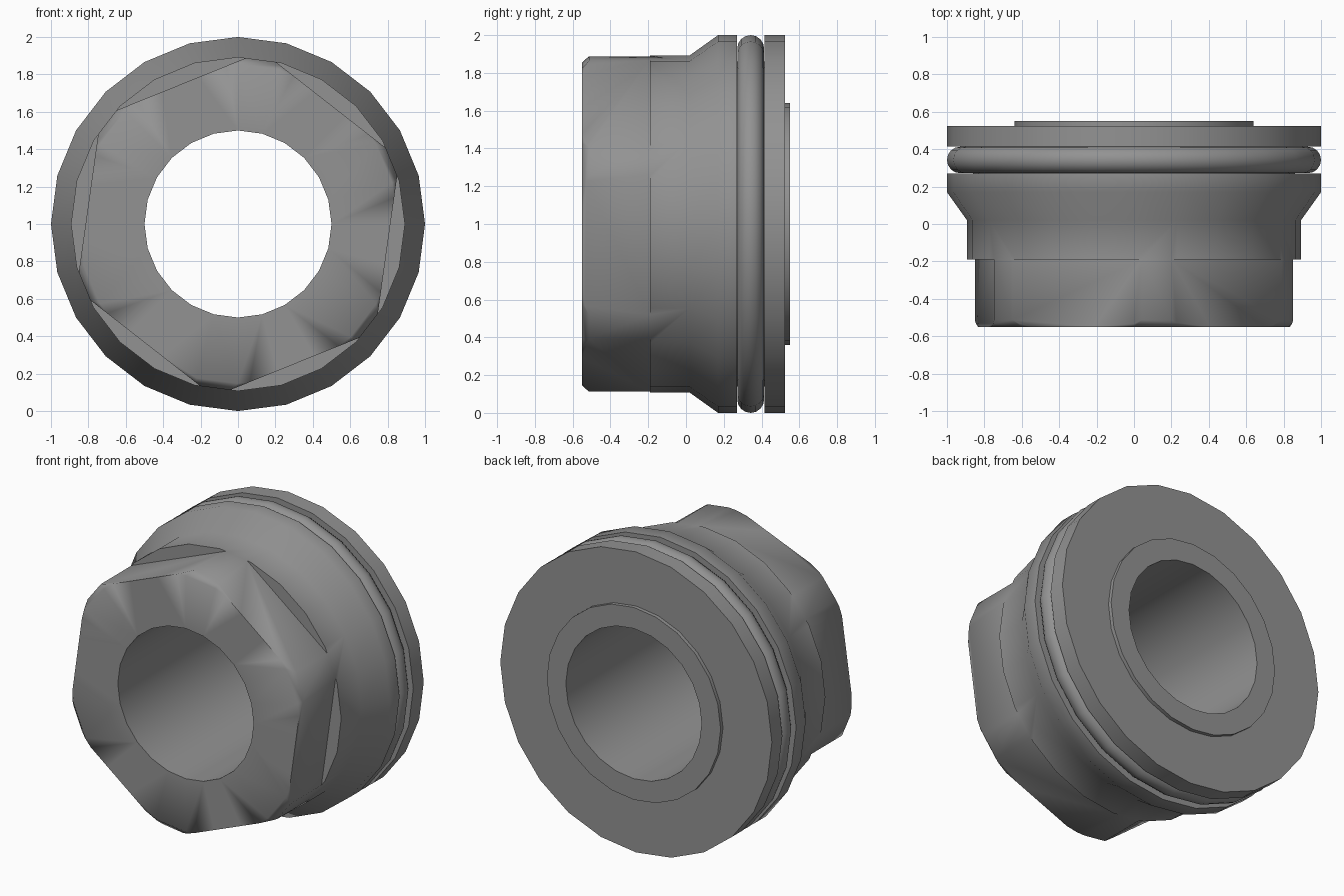
import bpy, bmesh
from math import sin, cos, pi, radians

if "Cube" in bpy.data.objects:
    bpy.data.objects.remove(bpy.data.objects["Cube"])


def lathe(name, profile, sides, turn=0.0):
    """Spin a closed (radius, y) profile about the y axis through z = 1."""
    bm = bmesh.new()
    rings = []
    for i in range(sides):
        a = turn + 2 * pi * i / sides
        rings.append([bm.verts.new((r * cos(a), y, 1 + r * sin(a))) for r, y in profile])
    n = len(profile)
    for i in range(sides):
        p, q = rings[i], rings[(i + 1) % sides]
        for j in range(n):
            k = (j + 1) % n
            bm.faces.new((p[j], p[k], q[k], q[j]))
    bmesh.ops.recalc_face_normals(bm, faces=bm.faces)
    mesh = bpy.data.meshes.new(name)
    bm.to_mesh(mesh)
    bm.free()
    obj = bpy.data.objects.new(name, mesh)
    bpy.context.collection.objects.link(obj)
    return obj


def select(obj):
    bpy.ops.object.select_all(action='DESELECT')
    obj.select_set(True)
    bpy.context.view_layer.objects.active = obj


# Plug body: bore, chamfered nose, collar, flared shoulder, seal groove, flange, rear boss
body = lathe("plug_body", [
    (0.5, -0.55), (0.853, -0.55), (0.893, -0.513), (0.893, 0.02),
    (1.0, 0.17), (1.0, 0.27), (0.86, 0.27), (0.86, 0.415),
    (1.0, 0.415), (1.0, 0.525), (0.64, 0.525), (0.64, 0.55), (0.5, 0.55)], 24)

# Wrench flats: hexagonal ring cuts the nose down to a hexagon
hex_r = 0.807 / cos(pi / 6)
cutter = lathe("hex_cutter", [(hex_r, -0.8), (1.5, -0.8), (1.5, -0.19), (hex_r, -0.19)],
               6, radians(22))
cutter.hide_render = True
mod = body.modifiers.new("wrench_flats", 'BOOLEAN')
mod.operation = 'DIFFERENCE'
mod.solver = 'EXACT'
mod.object = cutter
select(body)
bpy.ops.object.modifier_apply(modifier=mod.name)
bpy.data.objects.remove(cutter)

# Sealing ring seated in the groove
ring = lathe("seal_ring", [(0.929 + 0.071 * cos(2 * pi * i / 16),
                            0.3425 + 0.071 * sin(2 * pi * i / 16)) for i in range(16)], 24)

# Dark grey finish, soft shading over the chamfers and shoulder
grey = bpy.data.materials.new("dark_grey")
grey.diffuse_color = (0.29, 0.29, 0.29, 1)
grey.use_nodes = True
grey.node_tree.nodes["Principled BSDF"].inputs["Base Color"].default_value = grey.diffuse_color
for obj in (body, ring):
    obj.data.materials.clear()
    obj.data.materials.append(grey)
    select(obj)
    bpy.ops.object.shade_smooth_by_angle(angle=radians(62))
